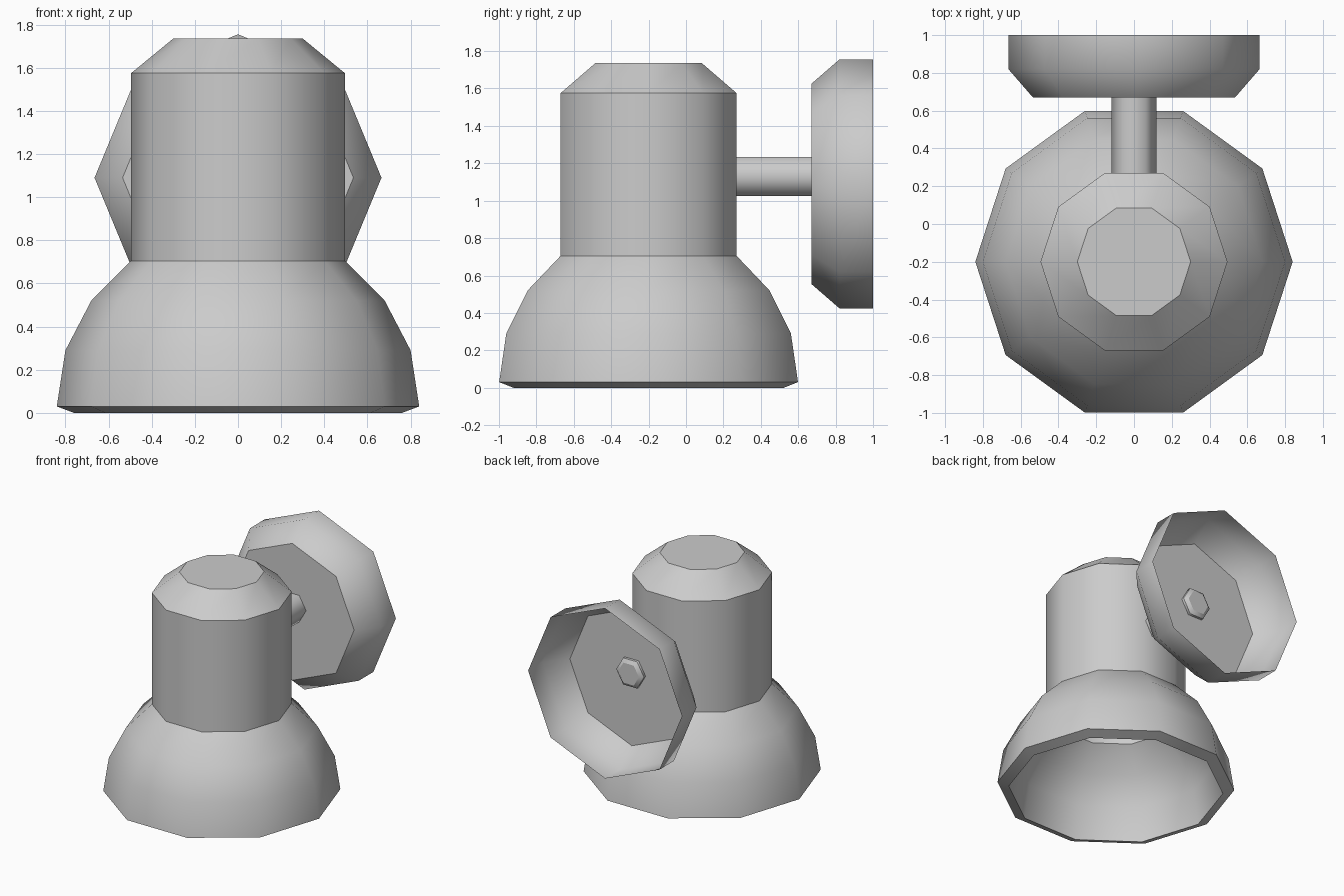
import bpy, bmesh, math

if "Cube" in bpy.data.objects:
    bpy.data.objects.remove(bpy.data.objects["Cube"])


def lathe(name, sides, profile, place, sharp=(), cap_start=False, cap_end=False):
    """Revolve (radius, height) points; 'sharp' lists the rings with hard edges."""
    bm = bmesh.new()
    rings = []
    for r, h in profile:
        ring = []
        for i in range(sides):
            a = 2 * math.pi * i / sides
            ring.append(bm.verts.new(place(r * math.cos(a), r * math.sin(a), h)))
        rings.append(ring)
    for lo, hi in zip(rings, rings[1:]):
        for i in range(sides):
            j = (i + 1) % sides
            bm.faces.new((lo[i], lo[j], hi[j], hi[i])).smooth = True
    if cap_start:
        bm.faces.new(rings[0][::-1])
    if cap_end:
        bm.faces.new(rings[-1])
    for k in sharp:
        ring = rings[k]
        for i in range(sides):
            bm.edges.get((ring[i], ring[(i + 1) % sides])).smooth = False
    bmesh.ops.recalc_face_normals(bm, faces=bm.faces)
    mesh = bpy.data.meshes.new(name)
    bm.to_mesh(mesh)
    bm.free()
    obj = bpy.data.objects.new(name, mesh)
    bpy.context.collection.objects.link(obj)
    return obj


def upright(u, v, h):
    return (u, v - 0.2, h)


def along_y(z):
    return lambda u, v, h: (u, h, z + v)


# Lamp head: hollow ten-sided shade and housing, from inner top to outer top
lamp_profile = [
    (0.26, 1.67), (0.44, 1.53), (0.44, 0.62),                # inside of housing
    (0.61, 0.46), (0.72, 0.26), (0.76, 0.0),                 # inside of shade
    (0.84, 0.03), (0.80, 0.29), (0.68, 0.52), (0.495, 0.705),  # outside of shade
    (0.495, 1.575), (0.30, 1.735),                           # outside of housing
]
lathe("lamp_head", 10, lamp_profile, upright, sharp=(0, 1, 2, 5, 6, 9, 10, 11),
      cap_start=True, cap_end=True)

# Wall plate: eight-sided dish, open at the back
lathe("wall_plate", 8, [(0.535, 0.67), (0.665, 0.82), (0.665, 1.0)],
      along_y(1.09), sharp=(0,), cap_start=True)

# Arm: six-sided rod with a chamfered end poking through the plate
lathe("arm", 6, [(0.12, 0.24), (0.12, 0.69), (0.09, 0.71)],
      along_y(1.13), sharp=(0, 1, 2), cap_start=True, cap_end=True)
